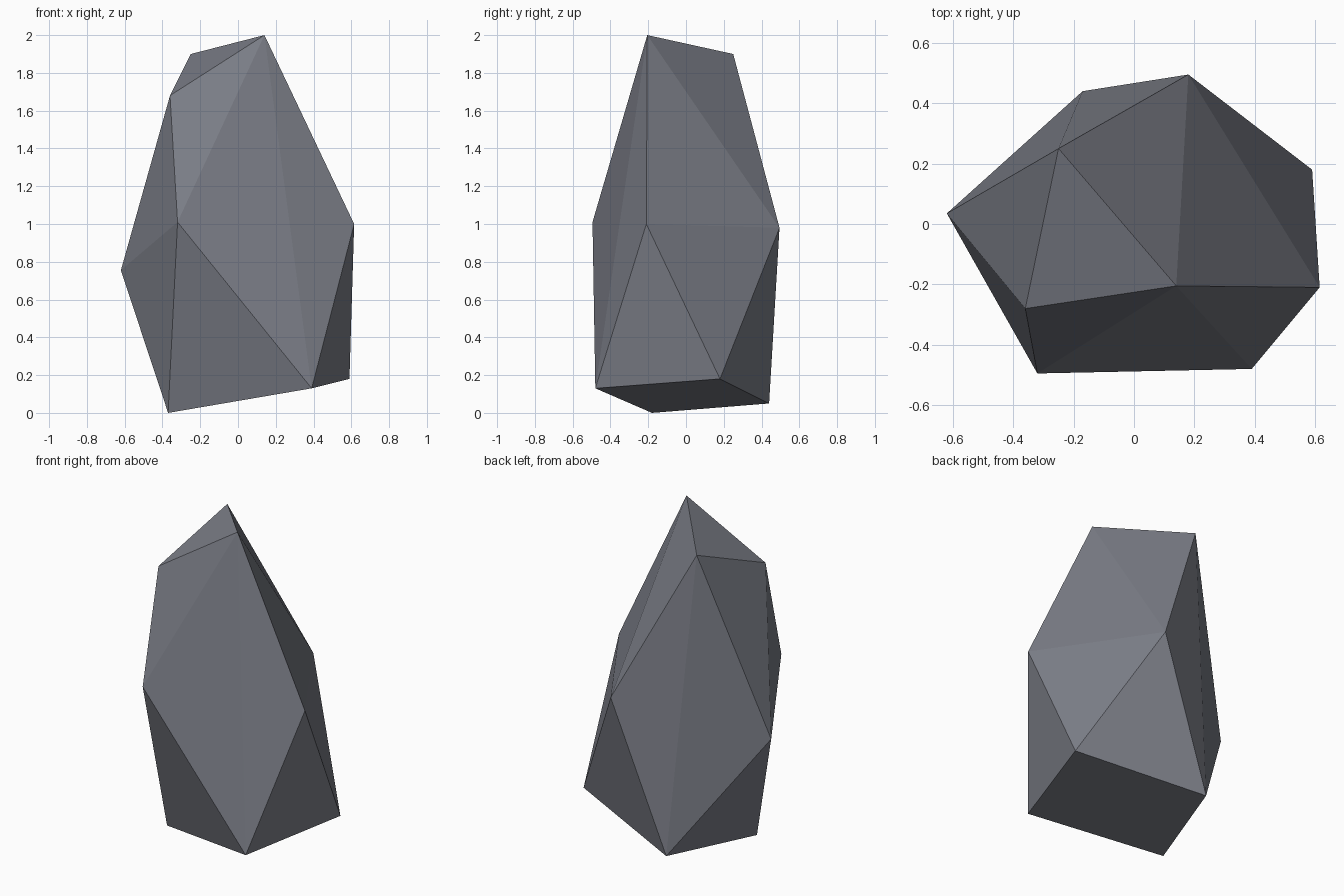
import bpy
import bmesh

default_cube = bpy.data.objects.get("Cube")
if default_cube:
    bpy.data.objects.remove(default_cube, do_unlink=True)


def flat_material(name, color):
    mat = bpy.data.materials.new(name)
    mat.use_nodes = True
    mat.diffuse_color = color
    for node in mat.node_tree.nodes:
        if node.type == 'BSDF_PRINCIPLED':
            node.inputs["Base Color"].default_value = color
            node.inputs["Roughness"].default_value = 0.9
    return mat


def faceted_stone(name, rings, material):
    """Wrap a tight faceted skin around the corner points of a stone."""
    bm = bmesh.new()
    for ring in rings:
        for corner in ring:
            bm.verts.new(corner)
    bmesh.ops.convex_hull(bm, input=bm.verts[:])
    bmesh.ops.recalc_face_normals(bm, faces=bm.faces[:])
    mesh = bpy.data.meshes.new(name)
    bm.to_mesh(mesh)
    bm.free()
    mesh.materials.append(material)
    obj = bpy.data.objects.new(name, mesh)
    bpy.context.scene.collection.objects.link(obj)
    return obj


# Corners of the tilted base
base = [(-0.37, -0.18, 0.0), (0.39, -0.48, 0.13),
        (0.59, 0.18, 0.18), (-0.17, 0.44, 0.05)]

# Widest corners around the middle
waist = [(-0.62, 0.035, 0.755), (-0.32, -0.495, 1.01),
         (0.615, -0.21, 1.0), (0.18, 0.495, 0.98)]

# Slanted crown
crown = [(-0.36, -0.28, 1.68), (-0.25, 0.25, 1.9), (0.14, -0.205, 2.0)]

slate = flat_material("slate_grey", (0.2, 0.21, 0.245, 1.0))
faceted_stone("standing_rock", [base, waist, crown], slate)
